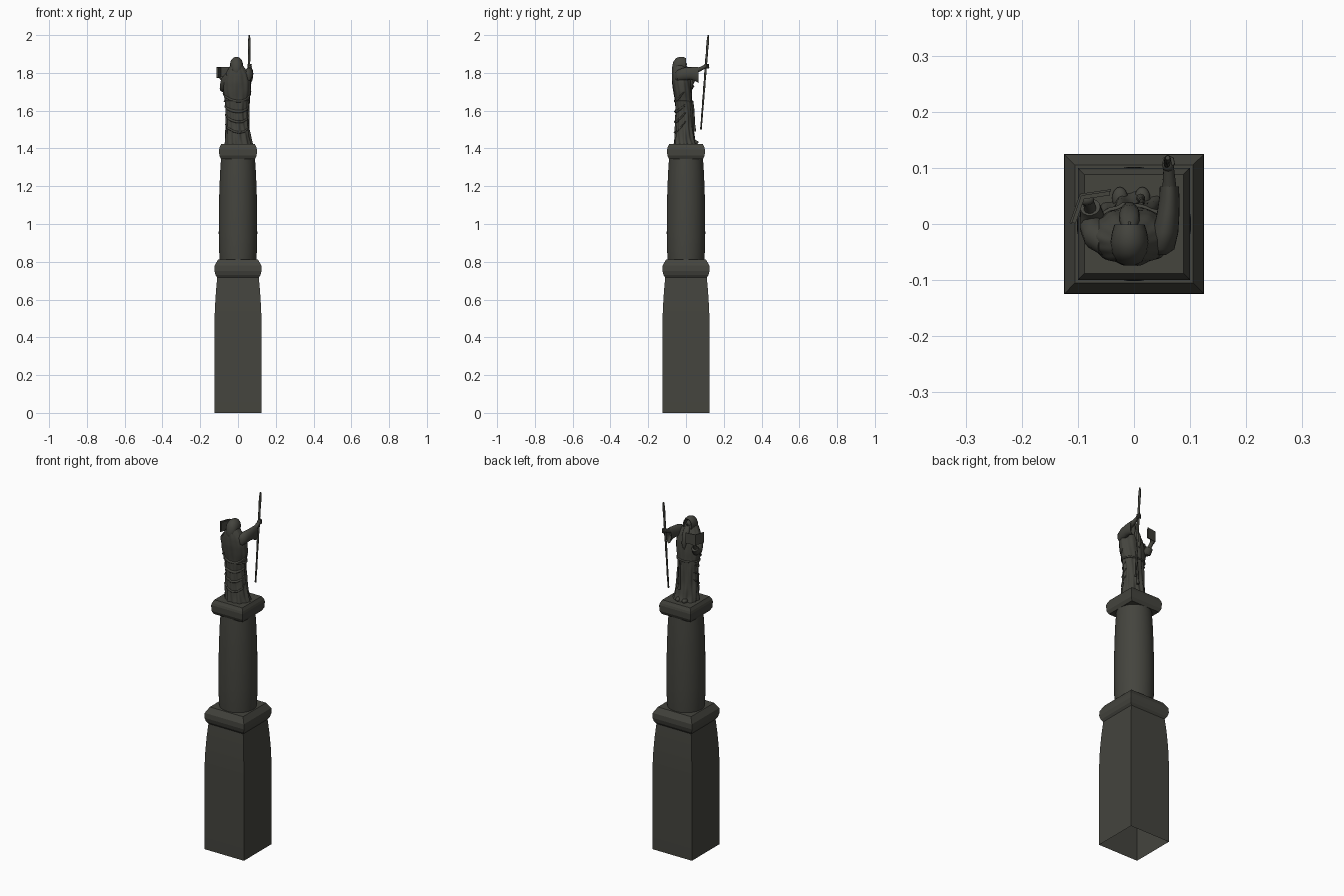
import bpy, bmesh, math
from mathutils import Vector, Quaternion

if "Cube" in bpy.data.objects:
    bpy.data.objects.remove(bpy.data.objects["Cube"])

stone = bpy.data.materials.new("dark_stone")
stone.diffuse_color = (0.058, 0.058, 0.048, 1)
stone.use_nodes = True
stone.node_tree.nodes["Principled BSDF"].inputs["Base Color"].default_value = stone.diffuse_color


def finish(name, bm, angle=None):
    bmesh.ops.recalc_face_normals(bm, faces=bm.faces)
    me = bpy.data.meshes.new(name)
    bm.to_mesh(me)
    bm.free()
    ob = bpy.data.objects.new(name, me)
    bpy.context.collection.objects.link(ob)
    me.materials.append(stone)
    if angle:
        bpy.ops.object.select_all(action='DESELECT')
        bpy.context.view_layer.objects.active = ob
        ob.select_set(True)
        bpy.ops.object.shade_smooth_by_angle(angle=math.radians(angle))
    return ob


def loft(name, rings, angle=None, start=True, end=True):
    """Skin a list of closed point rings."""
    bm = bmesh.new()
    vs = [[bm.verts.new(p) for p in r] for r in rings]
    n = len(vs[0])
    for a, b in zip(vs, vs[1:]):
        for i in range(n):
            j = (i + 1) % n
            bm.faces.new((a[i], a[j], b[j], b[i]))
    if start:
        bm.faces.new(vs[0][::-1])
    if end:
        bm.faces.new(vs[-1])
    return finish(name, bm, angle)


def square(h, z):
    return [(-h, -h, z), (h, -h, z), (h, h, z), (-h, h, z)]


def circle(r, z, n=48):
    return [(r * math.cos(2 * math.pi * i / n), r * math.sin(2 * math.pi * i / n), z) for i in range(n)]


def oval_y(x, y, z, rx, rz, n=24):
    return [(x + rx * math.cos(2 * math.pi * i / n), y, z + rz * math.sin(2 * math.pi * i / n)) for i in range(n)]


def tube(name, pts, radii, n=10, flat=1.0):
    pts = [Vector(p) for p in pts]
    rings, q, prev = [], None, None
    for i, p in enumerate(pts):
        t = (pts[min(i + 1, len(pts) - 1)] - pts[max(i - 1, 0)]).normalized()
        q = t.to_track_quat('Z', 'Y') if q is None else prev.rotation_difference(t) @ q
        prev = t
        r = radii[i] if isinstance(radii, (list, tuple)) else radii
        rings.append([p + q @ Vector((r * math.cos(2 * math.pi * k / n),
                                      r * flat * math.sin(2 * math.pi * k / n), 0)) for k in range(n)])
    return loft(name, rings, 50)


def ellipsoid(name, c, r):
    bm = bmesh.new()
    bmesh.ops.create_uvsphere(bm, u_segments=16, v_segments=10, radius=1)
    for v in bm.verts:
        v.co = Vector((v.co.x * r[0] + c[0], v.co.y * r[1] + c[1], v.co.z * r[2] + c[2]))
    return finish(name, bm, 60)


# Square lower block (open underneath), its moulding, round column, top moulding
loft("lower_block", [square(h, z) for h, z in
     [(.125, 0), (.125, .46), (.1225, .55), (.117, .64), (.11, .72)]], 15, start=False)
loft("lower_moulding", [square(h, z) for h, z in
     [(.109, .715), (.119, .73), (.125, .752), (.124, .78), (.105, .812)]])
loft("column", [circle(r, z) for r, z in
     [(.097, .81), (.1, .86), (.102, .95), (.101, 1.06), (.099, 1.17), (.095, 1.27), (.09, 1.346)]], 40)
loft("top_moulding", [square(h, z) for h, z in
     [(.09, 1.343), (.099, 1.362), (.1, 1.395), (.097, 1.407), (.088, 1.424)]])

# Robe: (z, centre x, centre y, radius x, radius y, fold depth)
ROBE = [(1.42, .003, -.003, .072, .06, .005), (1.45, 0, -.007, .067, .053, .005),
        (1.52, -.004, -.009, .06, .046, .004), (1.60, -.006, -.01, .057, .045, .003),
        (1.66, -.006, -.014, .064, .045, .002), (1.70, -.006, -.018, .074, .048, .002),
        (1.75, -.005, -.023, .074, .05, .002), (1.79, -.004, -.028, .064, .046, .0015),
        (1.82, -.006, -.034, .046, .038, .001), (1.85, -.008, -.036, .026, .028, 0)]


def robe_point(a, z, out=0.0):
    z = min(max(z, ROBE[0][0]), ROBE[-1][0])
    for lo, hi in zip(ROBE, ROBE[1:]):
        if z <= hi[0]:
            break
    t = (z - lo[0]) / (hi[0] - lo[0])
    _, cx, cy, rx, ry, f = [u + (v - u) * t for u, v in zip(lo, hi)]
    fold = f * (math.sin(13 * a + 14 * z) * .65 + math.sin(7 * a - 25 * z) * .5) + out
    return Vector((cx + (rx + fold) * math.cos(a), cy + (ry + fold) * math.sin(a), z))


loft("robe", [[robe_point(2 * math.pi * i / 80, 1.42 + .43 * k / 36) for i in range(80)]
              for k in range(37)], 60)

# Draped cloth rolls slung diagonally around the body
for k, (z0, drop, r) in enumerate([(1.63, .035, .008), (1.59, .05, .007), (1.545, .06, .006), (1.70, .05, .007)]):
    path = []
    for i in range(25):
        a = math.pi * (.85 + 1.2 * i / 24)
        path.append(robe_point(a, z0 - drop * math.sin(math.pi * (i / 24) ** 1.3), -.001))
    tube(f"drape_{k}", path, [r * (.4 + .6 * math.sin(math.pi * (i + 1) / 26)) for i in range(25)])

# Belt with hanging cord, and the shoe tips
tube("belt", [robe_point(2 * math.pi * i / 32, 1.65, .001) for i in range(33)], .005)
tube("belt_cord", [(.012, .034, 1.65), (.014, .04, 1.6), (.012, .043, 1.53), (.012, .046, 1.49)],
     [.005, .005, .005, .008])
for k, s in enumerate((-1, 1)):
    ellipsoid(f"shoe_{k}", (s * .02 - .005, .046, 1.432), (.014, .02, .012))

# Hood with a recessed opening, face and beard
loft("hood", [oval_y(-.008, y, z, rx, rz) for y, z, rx, rz in
     [(-.074, 1.815, .008, .012), (-.068, 1.826, .022, .032), (-.052, 1.838, .031, .041),
      (-.032, 1.844, .034, .041), (-.014, 1.845, .031, .039), (-.001, 1.844, .027, .035),
      (-.004, 1.844, .022, .03), (-.024, 1.844, .018, .025)]], 45)
ellipsoid("face", (-.008, -.02, 1.845), (.017, .019, .024))
ellipsoid("nose", (-.008, 0, 1.846), (.003, .005, .006))
tube("beard", [(-.008, -.008, 1.835), (-.008, .006, 1.815), (-.008, .02, 1.785), (-.008, .029, 1.745),
               (-.008, .03, 1.715)], [.012, .018, .018, .013, .003], 12, .8)

# Raised arm: wide sleeve, forearm and hand
loft("raised_sleeve", [oval_y(x, y, z, rx, rz) for x, y, z, rx, rz in
     [(.045, -.055, 1.782, .012, .018), (.05, -.045, 1.785, .022, .03), (.056, -.015, 1.793, .023, .034),
      (.061, .02, 1.797, .02, .032), (.063, .048, 1.795, .018, .037), (.063, .067, 1.789, .017, .043),
      (.063, .066, 1.789, .014, .039), (.063, .04, 1.797, .012, .024)]], 45)
tube("raised_forearm", [(.063, .03, 1.805), (.063, .07, 1.818), (.062, .102, 1.834)], [.014, .012, .009])
ellipsoid("raised_hand", (.061, .106, 1.836), (.011, .013, .013))
for k in range(4):
    z = 1.827 + .006 * k
    tube(f"finger_{k}", [(.07, .105, z), (.068, .116, z), (.06, .12, z), (.053, .114, z)], .0033, 8)

# Staff, slightly knotted and thicker at the top
tube("staff", [(.056 + .004 * t, .079 + .039 * t, 1.5 + .5 * t) for t in [i / 20 for i in range(21)]],
     [.0042 + .002 * (i / 20) + .0008 * (i % 3 == 0) for i in range(20)] + [.004], 10)

# Bent arm carrying the open book
tube("bent_sleeve", [(-.045, -.035, 1.785), (-.065, -.022, 1.76), (-.074, -.005, 1.722), (-.075, .015, 1.718),
                     (-.078, .03, 1.74)], [.024, .026, .023, .022, .018], 14)
tube("bent_forearm", [(-.077, .02, 1.73), (-.08, .036, 1.755), (-.084, .044, 1.772)], [.012, .01, .009])
ellipsoid("bent_hand", (-.085, .043, 1.773), (.014, .01, .009))


def book_leaf(name, a, b, z0, z1, thick, shift):
    a, b = Vector((*a, 0)), Vector((*b, 0))
    side = (b - a).normalized().cross(Vector((0, 0, 1)))
    lo, hi = side * (shift - thick / 2), side * (shift + thick / 2)
    base = [a + lo, b + lo, b + hi, a + hi]
    loft(name, [[p + Vector((0, 0, z)) for p in base] for z in (z0, z1)])


SPINE = (-.095, .052)
for k, (tip, sgn) in enumerate([((-.041, .06), 1), ((-.113, .001), -1)]):
    book_leaf(f"book_cover_{k}", SPINE, tip, 1.772, 1.832, .004, 0)
    inner = Vector(SPINE).lerp(Vector(tip), .95)
    book_leaf(f"book_pages_{k}", SPINE, inner[:], 1.776, 1.828, .007, sgn * .005)
